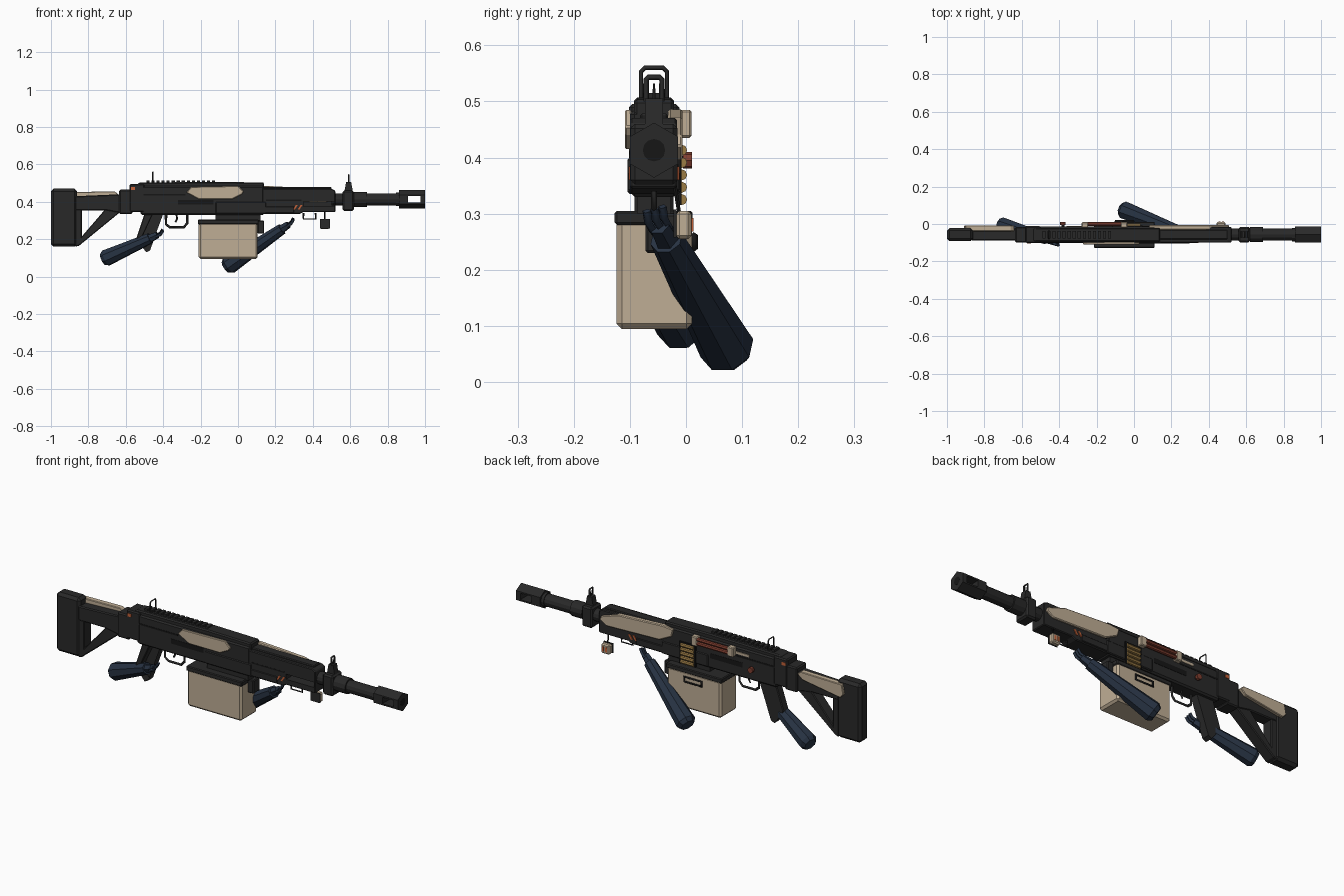
import bpy, bmesh, math
from mathutils import Vector

cube = bpy.data.objects.get("Cube")
if cube:
    bpy.data.objects.remove(cube)


def material(name, r, g, b):
    m = bpy.data.materials.new(name)
    m.use_nodes = True
    m.diffuse_color = (r, g, b, 1)
    m.node_tree.nodes["Principled BSDF"].inputs["Base Color"].default_value = (r, g, b, 1)
    return m


METAL = material("charcoal metal", .022, .022, .022)
BLACK = material("black", .008, .008, .008)
CREAM = material("sand panel", .52, .42, .30)
NAVY = material("navy sleeve", .020, .032, .055)
ORANGE = material("orange paint", .55, .12, .04)
RED = material("dull red", .22, .05, .03)
BRASS = material("brass", .33, .20, .06)
CY = -.057          # centre plane of the weapon
BORE = .413         # barrel height


def finish(name, bm, mat, bevel=0):
    bmesh.ops.recalc_face_normals(bm, faces=bm.faces)
    me = bpy.data.meshes.new(name)
    bm.to_mesh(me)
    bm.free()
    me.materials.append(mat)
    ob = bpy.data.objects.new(name, me)
    bpy.context.collection.objects.link(ob)
    if bevel:
        mod = ob.modifiers.new("chamfer", 'BEVEL')
        mod.width, mod.segments = bevel, 1
    return ob


def prism(name, pts, y0, y1, mat, bevel=0):
    """Side outline (x, z) extruded across the width."""
    bm = bmesh.new()
    a = [bm.verts.new((x, y0, z)) for x, z in pts]
    b = [bm.verts.new((x, y1, z)) for x, z in pts]
    bm.faces.new(a)
    bm.faces.new(b[::-1])
    for i in range(len(a)):
        j = (i + 1) % len(a)
        bm.faces.new((a[i], b[i], b[j], a[j]))
    return finish(name, bm, mat, bevel)


def box(name, x0, x1, y0, y1, z0, z1, mat, bevel=0):
    return prism(name, [(x0, z0), (x1, z0), (x1, z1), (x0, z1)], y0, y1, mat, bevel)


def body(name, x0, x1, half, z0, z1, mat=METAL, bevel=.006):
    return box(name, x0, x1, CY - half, CY + half, z0, z1, mat, bevel)


def rod(name, p, q, r0, r1, mat, sides=8, turn=0.0):
    p, q = Vector(p), Vector(q)
    rot = (q - p).to_track_quat('Z', 'Y')
    bm = bmesh.new()
    rings = []
    for c, r in ((p, r0), (q, r1)):
        rings.append([bm.verts.new(c + rot @ Vector((r * math.cos(t), r * math.sin(t), 0)))
                      for t in (turn + math.tau * i / sides for i in range(sides))])
    a, b = rings
    bm.faces.new(a[::-1])
    bm.faces.new(b)
    for i in range(sides):
        j = (i + 1) % sides
        bm.faces.new((a[i], a[j], b[j], b[i]))
    return finish(name, bm, mat)


def chain(name, pts, r, mat, closed=False):
    """Bent bar following a path."""
    cu = bpy.data.curves.new(name, 'CURVE')
    cu.dimensions, cu.bevel_depth, cu.bevel_resolution = '3D', r, 0
    cu.use_fill_caps = True
    sp = cu.splines.new('POLY')
    sp.points.add(len(pts) - 1)
    for pt, co in zip(sp.points, pts):
        pt.co = (*co, 1)
    sp.use_cyclic_u = closed
    cu.materials.append(mat)
    ob = bpy.data.objects.new(name, cu)
    bpy.context.collection.objects.link(ob)


def cut(ob, cutter):
    cutter.hide_render = True
    cutter.hide_viewport = True
    mod = ob.modifiers.new("cut", 'BOOLEAN')
    mod.object, mod.solver = cutter, 'EXACT'


# Stock: butt, top beam, lower strut, collar and cheek panel
body("stock_butt", -1, -.86, .035, .16, .47, bevel=.014)
prism("stock_beam", [(-.87, .355), (-.71, .355), (-.63, .34), (-.57, .34), (-.57, .455),
                     (-.64, .44), (-.87, .43)], CY - .032, CY + .032, METAL, .005)
prism("stock_strut", [(-.87, .16), (-.85, .165), (-.63, .345), (-.71, .36), (-.835, .215),
                      (-.835, .36), (-.87, .36)], CY - .03, CY + .03, METAL, .004)
body("stock_collar", -.635, -.565, .042, .335, .465)
prism("cheek_panel", [(-.91, .40), (-.89, .38), (-.67, .415), (-.64, .44), (-.66, .456),
                      (-.90, .452)], CY + .018, CY + .048, CREAM, .003)

# Receiver, top cover and rail
body("receiver", -.52, .14, .043, .33, .485, bevel=.008)
body("rear_bracket", -.58, -.50, .045, .345, .495)
prism("top_cover", [(-.56, .47), (.14, .47), (.14, .503), (-.11, .507), (-.53, .503)],
      CY - .036, CY + .036, METAL, .006)
for i in range(14):
    x = -.49 + i * .027
    body("rail_tooth", x, x + .017, .02, .50, .515, bevel=0)
body("receiver_step", -.12, .15, .047, .335, .40, bevel=.004)
body("receiver_belly", -.12, .12, .03, .30, .335, bevel=0)
body("bolt_groove", -.525, -.28, .0445, .434, .442, BLACK, 0)
body("receiver_groove", -.32, -.13, .0445, .385, .41, BLACK, 0)

# Handguard: the pocket opens towards the front side
guard = prism("handguard", [(.13, .335), (.33, .335), (.35, .345), (.52, .345), (.52, .46), (.50, .47),
                            (.13, .47)], CY - .043, CY + .041, METAL, .004)
cut(guard, box("pocket_cutter", .35, .512, -.2, CY + .036, .375, .402, METAL))
body("guard_top_rib", .13, .50, .025, .465, .478, bevel=.004)
body("guard_lower_rail", .12, .30, .046, .34, .375, bevel=.003)
body("guard_seam", .15, .34, .0437, .405, .412, BLACK, 0)
chain("sling_loop", [(.35, CY, .34), (.35, CY, .308), (.415, CY, .308), (.415, CY, .34)], .005, METAL)

# Sand coloured armour panels, one on each side
prism("front_side_panel", [(-.275, .45), (-.25, .48), (.0, .485), (.03, .455), (.02, .44),
                           (-.03, .415), (-.21, .415)], CY - .052, CY - .04, CREAM, .003)
prism("back_side_panel", [(.08, .48), (.14, .486), (.40, .472), (.50, .44), (.51, .42), (.47, .395),
                          (.16, .405), (.09, .44)], CY + .025, CY + .051, CREAM, .004)

# Barrel, sight block and slotted muzzle brake
for name, x0, x1, r in (("barrel", .5, .9, .032), ("barrel_sleeve", .62, .69, .040),
                        ("muzzle_collar", .845, .875, .036)):
    rod(name, (x0, CY, BORE), (x1, CY, BORE), r, r, METAL, 12)
brake = rod("muzzle_brake", (.86, CY, BORE), (1, CY, BORE), .049, .049, METAL, 6, math.pi / 2)
cut(brake, box("slot_cutter", .91, .975, -.3, .2, BORE - .017, BORE + .017, METAL))
rod("bore", (.99, CY, BORE), (1.0005, CY, BORE), .02, .02, BLACK, 12)
body("sight_block", .56, .62, .042, .352, .46, bevel=.008)
prism("front_sight_base", [(.568, .45), (.615, .45), (.605, .505), (.578, .505)],
      CY - .016, CY + .016, METAL)


def arch(name, x, half, z0, z1, r):
    c = half * .3
    chain(name, [(x, CY - half, z0), (x, CY - half, z1 - c), (x, CY - half + c, z1),
                 (x, CY + half - c, z1), (x, CY + half, z1 - c), (x, CY + half, z0)], r, METAL)


arch("front_sight_guard", .592, .014, .50, .543, .005)
rod("front_sight_post", (.592, CY, .50), (.592, CY, .532), .004, .002, METAL, 6)
arch("rear_sight_frame", -.455, .023, .50, .56, .004)

# Trigger group and pistol grip
chain("trigger_guard", [(-.385, CY, .335), (-.385, CY, .28), (-.365, CY, .264), (-.29, CY, .264),
                        (-.272, CY, .285), (-.272, CY, .335)], .007, METAL)
chain("trigger", [(-.33, CY, .335), (-.325, CY, .31), (-.335, CY, .292)], .005, METAL)
prism("grip_back_strap", [(-.50, .335), (-.455, .335), (-.515, .205), (-.545, .2)],
      CY - .022, CY + .022, METAL, .004)
grip = prism("pistol_grip", [(-.49, .335), (-.40, .335), (-.435, .24), (-.47, .14), (-.49, .13),
                             (-.54, .195)], CY - .02, CY + .022, METAL)
# The grip shell is hollow and open towards the front side
bm = bmesh.new()
bm.from_mesh(grip.data)
bmesh.ops.delete(bm, geom=[f for f in bm.faces if f.normal.y < -.9], context='FACES_ONLY')
bm.to_mesh(grip.data)
bm.free()

# Ammunition box with lid, latch and carry handle
box("ammo_box", -.21, .105, -.124, .011, .094, .29, CREAM, .01)
box("ammo_lid", -.215, .11, -.127, .012, .28, .305, METAL, .004)
box("ammo_latch", .105, .14, -.072, -.018, .23, .30, METAL, .004)
chain("box_handle", [(-.10, .014, .262), (-.10, .014, .237), (.0, .014, .237), (.0, .014, .262)],
      .007, BLACK, True)

# Cartridges, charging knob and shell holder on the back side
box("feed_port", -.05, .045, CY + .04, CY + .049, .315, .43, BLACK)
for i in range(5):
    z = .325 + i * .022
    rod("cartridge", (-.04, -.008, z), (.035, -.008, z), .01, .01, BRASS, 8)
rod("charging_stem", (-.38, CY, .395), (-.38, -.005, .395), .008, .008, METAL)
rod("charging_knob", (-.38, -.005, .395), (-.38, .011, .395), .015, .015, RED)
for x in (-.28, -.07):
    box("holder_end", x, x + .035, -.02, .01, .435, .485, CREAM, .004)
for z in (.449, .471):
    rod("red_tube", (-.25, .0, z), (-.06, .0, z), .010, .010, RED, 8)
box("side_strip", -.36, -.28, -.018, -.010, .45, .462, CREAM)

# Painted marks on both sides
for side in (-1, 1):
    for x in (.295, .32):
        y = CY + side * .0415
        prism("slash_mark", [(x, .36), (x + .01, .36), (x + .025, .384), (x + .015, .384)],
              y - .004, y + .004, ORANGE)
    y = CY + side * .044
    box("rear_mark", -.572, -.55, y - .003, y + .003, .462, .478, ORANGE)

# Hanging charm
rod("charm_cord", (.465, -.02, .35), (.465, -.012, .30), .004, .004, BLACK, 6)
box("charm_body", .44, .49, -.018, .010, .255, .305, CREAM, .006)
box("charm_back", .438, .492, -.022, -.017, .257, .307, METAL)
for x in (.452, .470):
    box("charm_eye", x, x + .01, .009, .013, .268, .292, ORANGE)


# Sleeved arms ending in gripping hands
def arm(side, wrist, elbow, r0, r1):
    w, e = Vector(wrist), Vector(elbow)
    d = (w - e).normalized()
    rod(side + "_sleeve", w, e, r0, r1, NAVY, 8, .39)
    rod(side + "_sleeve_end", e, e - d * .02, r1, r1 * .72, NAVY, 8, .39)
    rod(side + "_palm", w - d * .01, w + d * .045, r0 * .8, r0 * .65, NAVY, 6)
    for i in (-1, 0, 1):
        k = w + d * .03 + Vector((.002, i * .014, .004 * i))
        chain(side + "_finger", [k, k + d * .03, k + d * .04 + Vector((.004, 0, .016))], .008, NAVY)


arm("rear", (-.47, -.08, .205), (-.705, -.008, .10), .030, .046)
arm("front", (.235, -.035, .255), (-.05, .073, .060), .030, .050)
